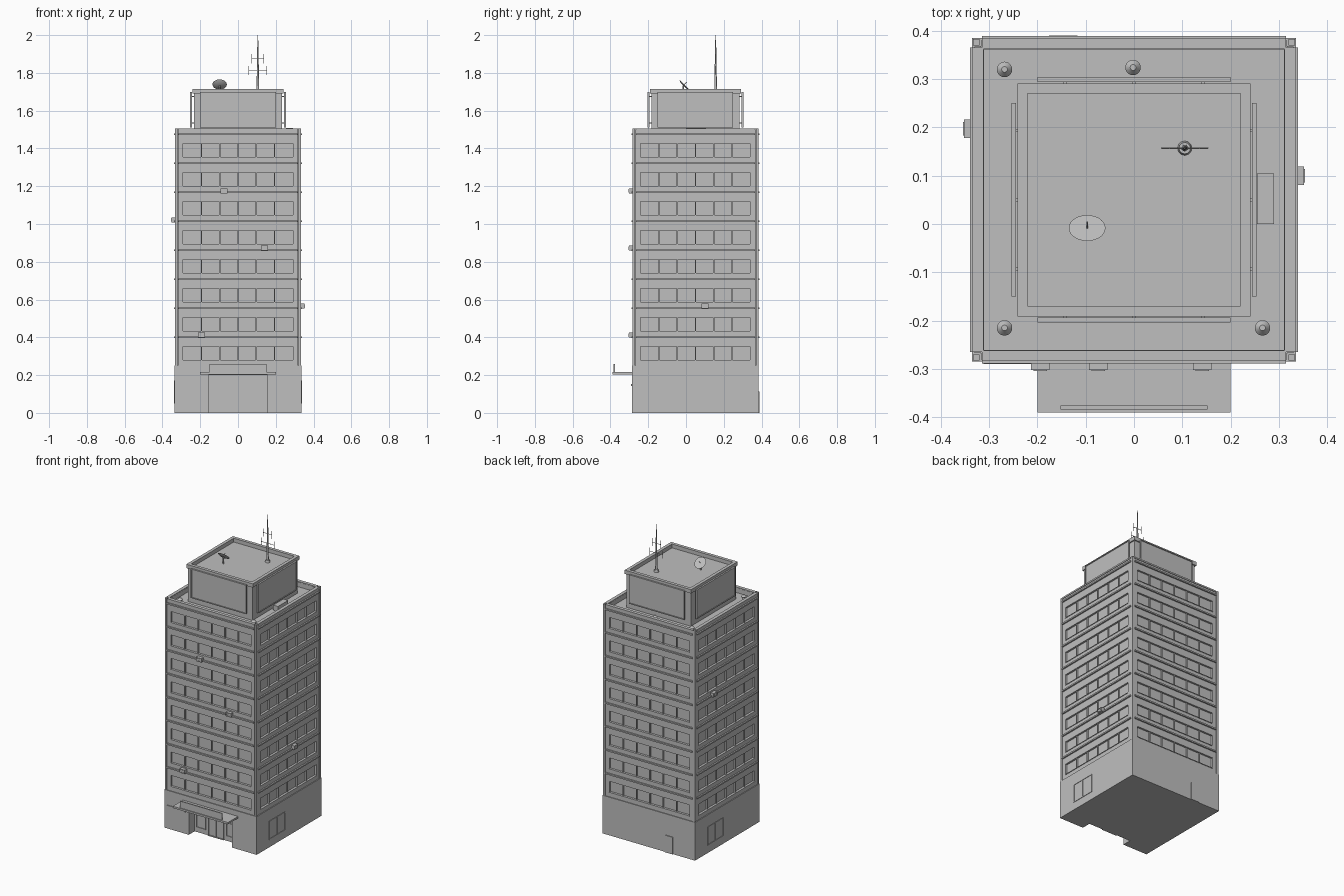
import bpy, bmesh, math
from mathutils import Matrix, Vector

cube = bpy.data.objects.get("Cube")
if cube:
    bpy.data.objects.remove(cube)

GREY = (0.52, 0.52, 0.52, 1)
mat = bpy.data.materials.new("concrete_grey")
mat.use_nodes = True
mat.diffuse_color = GREY
mat.node_tree.nodes["Principled BSDF"].inputs["Base Color"].default_value = GREY

CENTRE = Matrix.Translation((0, 0.05, 0))
# Frames of the four sides, each seen as the front: front, left, back, right
SIDES = [CENTRE @ Matrix.Rotation(i * math.pi / 2, 4, "Z") for i in range(4)]
FRONT, LEFT, BACK, RIGHT = SIDES
H = 0.335            # half width of the tower
WALL = 0.33          # half width of the upper walls
FLOORS, PITCH, SILL, WIN_H = 8, 0.1535, 0.281, 0.07


def box(bm, x, y, z, frame=CENTRE):
    """Box from (min, max) ranges in a side's frame."""
    size = Matrix.Diagonal((x[1] - x[0], y[1] - y[0], z[1] - z[0], 1))
    mid = Matrix.Translation([sum(r) / 2 for r in (x, y, z)])
    bmesh.ops.create_cube(bm, size=1, matrix=frame @ mid @ size)


def ring(bm, half, width, z):
    """Square ring from four butted bars."""
    for s in SIDES:
        box(bm, (-half, half - width), (-half, width - half), z, s)


def rod(bm, a, b, r1, r2=None, segs=12):
    a, b = Vector(a), Vector(b)
    turn = (b - a).to_track_quat("Z", "Y").to_matrix().to_4x4()
    bmesh.ops.create_cone(bm, cap_ends=True, segments=segs, radius1=r1,
                          radius2=r1 if r2 is None else r2, depth=(b - a).length,
                          matrix=Matrix.Translation((a + b) / 2) @ turn)


def finish(bm, name, smooth=False):
    bmesh.ops.recalc_face_normals(bm, faces=bm.faces)
    mesh = bpy.data.meshes.new(name)
    bm.to_mesh(mesh)
    bm.free()
    mesh.materials.append(mat)
    obj = bpy.data.objects.new(name, mesh)
    bpy.context.collection.objects.link(obj)
    if smooth:
        bpy.ops.object.select_all(action="DESELECT")
        obj.select_set(True)
        bpy.context.view_layer.objects.active = obj
        bpy.ops.object.shade_smooth_by_angle(angle=math.radians(40))
    return obj


# Ground floor with the entrance niche cut into its front
bm = bmesh.new()
n, d = 0.157, 0.06 - H
plan = [(-H, -H), (-n, -H), (-n, d), (n, d), (n, -H), (H, -H), (H, H), (-H, H)]
face = bm.faces.new([bm.verts.new(CENTRE @ Vector((x, y, 0))) for x, y in plan])
top = bmesh.ops.extrude_face_region(bm, geom=[face])
bmesh.ops.translate(bm, vec=(0, 0, 0.2),
                    verts=[g for g in top["geom"] if isinstance(g, bmesh.types.BMVert)])
box(bm, (-H, H), (-H, H), (0.2, 0.25))
finish(bm, "ground_floor")

# Glass core behind the window strips
bm = bmesh.new()
box(bm, (-0.318, 0.318), (-0.318, 0.318), (0.25, 1.47))
finish(bm, "window_core")

# Walls: spandrel bands and end piers around each window strip
bm = bmesh.new()
levels = [SILL + i * PITCH for i in range(FLOORS)]
skin = (-WALL, -0.317)
for s in SIDES:
    low = 0.25
    for z in levels:
        box(bm, (-0.29, 0.29), skin, (low, z), s)
        low = z + WIN_H
    box(bm, (-0.29, 0.29), skin, (low, 1.5), s)
    for x in ((-0.317, -0.29), (0.29, 0.317)):
        box(bm, x, skin, (0.25, 1.5), s)
finish(bm, "upper_walls")

# Mullions splitting each strip into six panes
bm = bmesh.new()
for s in SIDES:
    for z in levels:
        for i in range(1, 6):
            x = -0.29 + i * 0.58 / 6
            box(bm, (x - 0.003, x + 0.003), (-0.327, -0.317), (z, z + WIN_H), s)
finish(bm, "window_mullions")

# Thin ledges over each floor and sills under the strips
bm = bmesh.new()
for s in SIDES:
    for z in levels:
        box(bm, (-0.315, 0.315), (-0.339, -0.329), (z + 0.115, z + 0.124), s)
        box(bm, (-0.29, 0.29), (-0.333, -0.318), (z - 0.004, z), s)
finish(bm, "floor_ledges")

# Corner posts in the notches between the walls
bm = bmesh.new()
for s in SIDES:
    box(bm, (-0.333, -0.32), (-0.333, -0.32), (0.25, 1.505), s)
finish(bm, "corner_posts")

# Parapet
bm = bmesh.new()
ring(bm, 0.317, 0.006, (1.46, 1.5))
for s in SIDES:
    box(bm, (-0.315, 0.315), (-0.334, -0.312), (1.495, 1.505), s)
finish(bm, "roof_parapet")

# Entrance canopy with its upright front panel
bm = bmesh.new()
box(bm, (-0.2, 0.2), (-0.44, -0.334), (0.204, 0.216))
box(bm, (-0.152, 0.152), (-0.434, -0.426), (0.216, 0.26))
finish(bm, "entrance_canopy")


def framed(bm, x, y, z, frame, bars, t=0.005):
    """Frame of thin bars with evenly spaced uprights."""
    for i in range(bars + 1):
        p = x[0] + (x[1] - x[0] - t) * i / bars
        box(bm, (p, p + t), y, z, frame)
    for e in (z[0], z[1] - t):
        box(bm, x, y, (e, e + t), frame)


# Entrance doors with side glazing, and the windows on both flanks
bm = bmesh.new()
framed(bm, (-0.058, 0.056), (d - 0.006, d), (0, 0.12), FRONT, 2)
for x in ((-0.145, -0.075), (0.073, 0.143)):
    framed(bm, x, (d - 0.004, d), (0.03, 0.12), FRONT, 1)
finish(bm, "entrance_doors")
bm = bmesh.new()
for s in (LEFT, RIGHT):
    framed(bm, (-0.207, -0.04), (-H - 0.003, -H), (0.05, 0.172), s, 2)
finish(bm, "side_windows")

# Back door and the narrow plate beside the entrance
bm = bmesh.new()
box(bm, (0.117, 0.176), (-H - 0.005, -H), (0, 0.112), BACK)
finish(bm, "back_door")
bm = bmesh.new()
box(bm, (-0.312, -0.18), (-H - 0.005, -H), (0.142, 0.154))
finish(bm, "wall_plate")

# Air conditioners hung on the walls
bm = bmesh.new()
for s, x, z in ((FRONT, -0.074, 1.175), (FRONT, 0.141, 0.872), (FRONT, -0.194, 0.412),
                (LEFT, 0.05, 0.565), (RIGHT, -0.147, 1.022)):
    box(bm, (x - 0.019, x + 0.019), (-0.352, -0.317), (z - 0.013, z + 0.013), s)
    framed(bm, (x - 0.014, x + 0.014), (-0.354, -0.352), (z - 0.009, z + 0.009), s, 1, 0.003)
finish(bm, "air_conditioners")

# Roof house with a raised rim
bm = bmesh.new()
box(bm, (-0.233, 0.233), (-0.233, 0.233), (1.47, 1.69))
ring(bm, 0.241, 0.021, (1.69, 1.715))
finish(bm, "roof_house")

# Framed panels standing off the roof house on brackets
bm = bmesh.new()
for s in SIDES:
    box(bm, (-0.2, 0.2), (-0.25, -0.244), (1.51, 1.7), s)
    framed(bm, (-0.2, 0.2), (-0.254, -0.25), (1.51, 1.7), s, 1)
    for x in (-0.143, 0, 0.143):
        for z in (1.535, 1.675):
            box(bm, (x - 0.003, x + 0.003), (-0.245, -0.232), (z - 0.003, z + 0.003), s)
finish(bm, "roof_panels")

# Roof vents and equipment box
bm = bmesh.new()
for x, y in ((-0.268, 0.32), (-0.002, 0.324), (-0.268, -0.215), (0.266, -0.215)):
    rod(bm, (x, y, 1.465), (x, y, 1.485), 0.008)
    rod(bm, (x, y, 1.485), (x, y, 1.497), 0.016, 0.006, 20)
finish(bm, "roof_vents", True)
bm = bmesh.new()
box(bm, (0.255, 0.29), (-0.05, 0.055), (1.475, 1.507))
for y in (-0.04, 0.04):
    box(bm, (0.258, 0.287), (y - 0.005, y + 0.005), (1.465, 1.476))
finish(bm, "roof_equipment")

# Antenna mast with two crossbars
bm = bmesh.new()
ax, ay = 0.105, 0.157
rod(bm, (ax, ay, 1.69), (ax, ay, 1.705), 0.015, 0.012)
rod(bm, (ax, ay, 1.7), (ax, ay, 1.9), 0.007, 0.004)
rod(bm, (ax, ay, 1.9), (ax, ay, 2.0), 0.004, 0.0015)
for z, w, h in ((1.812, 0.048, 0.024), (1.875, 0.031, 0.026)):
    rod(bm, (ax - w, ay, z), (ax + w, ay, z), 0.0018, segs=6)
    for x in (ax - w, ax + w):
        rod(bm, (x, ay, z - h), (x, ay, z + h), 0.0015, segs=6)
finish(bm, "antenna", True)

# Satellite dish tilted up towards the back
hub = Vector((-0.097, -0.014, 1.733))
aim = Vector((0, 1, 1)).normalized()
bm = bmesh.new()
rod(bm, (hub.x, hub.y, 1.69), hub, 0.004)
rod(bm, hub, hub + aim * 0.008, 0.022, 0.038, 28)
rod(bm, hub, hub + aim * 0.026, 0.0015, segs=6)
finish(bm, "satellite_dish", True)
